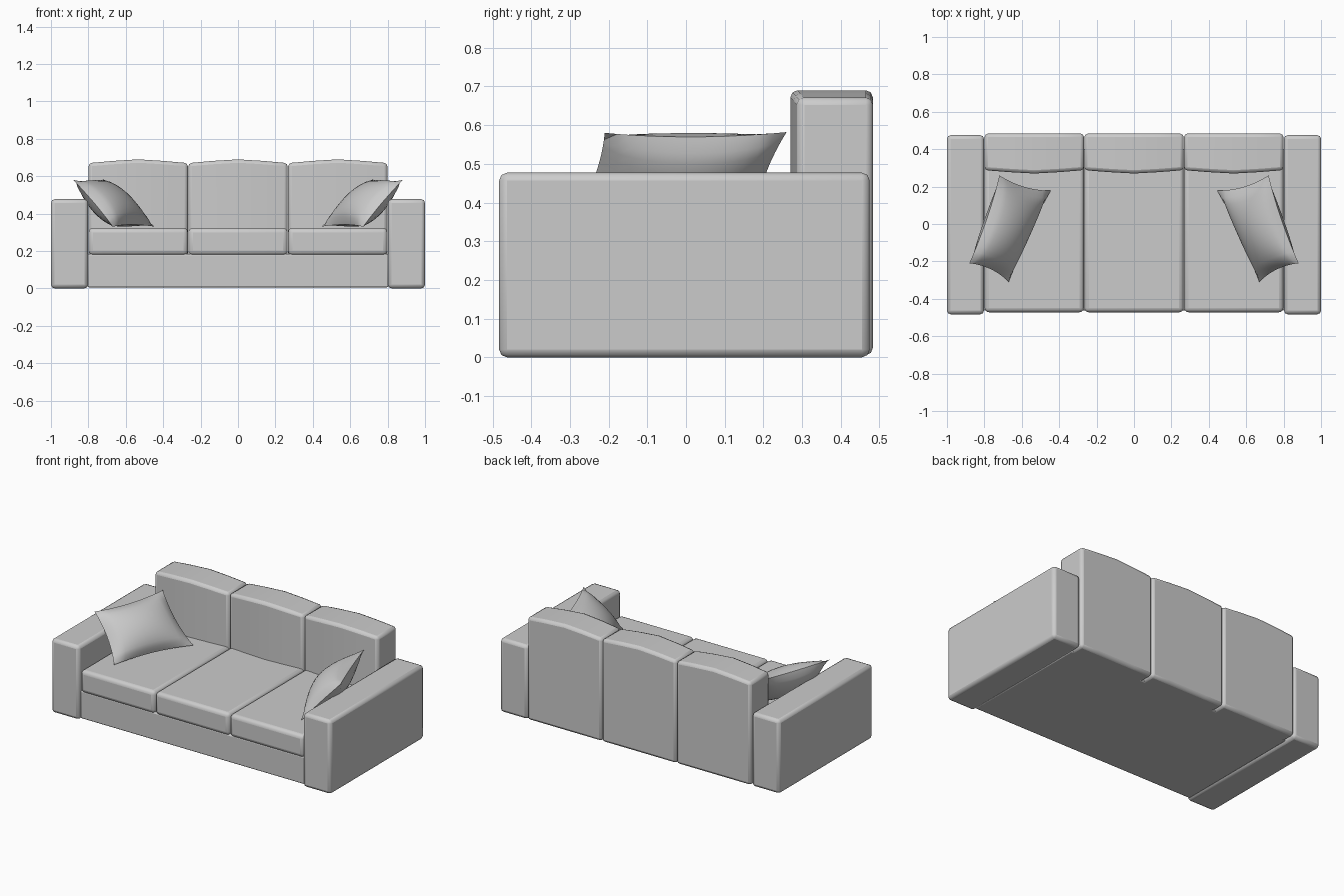
import bpy, bmesh
from mathutils import Vector

if "Cube" in bpy.data.objects:
    bpy.data.objects.remove(bpy.data.objects["Cube"])


def finish(bm, name, bevel=0.0, segments=2):
    bmesh.ops.recalc_face_normals(bm, faces=bm.faces)
    me = bpy.data.meshes.new(name)
    bm.to_mesh(me)
    bm.free()
    ob = bpy.data.objects.new(name, me)
    bpy.context.collection.objects.link(ob)
    if bevel:
        m = ob.modifiers.new("bevel", 'BEVEL')
        m.width, m.segments = bevel, segments
        m.limit_method, m.angle_limit = 'ANGLE', 0.9
    bpy.ops.object.select_all(action='DESELECT')
    ob.select_set(True)
    bpy.context.view_layer.objects.active = ob
    bpy.ops.object.shade_smooth_by_angle(angle=0.7)
    return ob


def box(name, lo, hi, bevel=0.0, segments=2, crown=0.0, swell=0.0):
    """Box, optionally with a raised top middle and a swollen front."""
    bm = bmesh.new()
    bmesh.ops.create_cube(bm, size=1)
    if crown or swell:
        along = [e for e in bm.edges if abs(e.verts[0].co.x - e.verts[1].co.x) > 0.5]
        bmesh.ops.subdivide_edges(bm, edges=along, cuts=3, use_grid_fill=False)
    lo, hi = Vector(lo), Vector(hi)
    for v in bm.verts:
        u = v.co.copy()
        k = 1 - abs(2 * u.x) ** 1.3
        v.co = Vector(lo[i] + (u[i] + 0.5) * (hi[i] - lo[i]) for i in range(3))
        if u.z > 0:
            v.co.z += crown * k
        if u.y < 0:
            v.co.y -= swell * k
    return finish(bm, name, bevel, segments)


def pillow(name, side):
    """Thrown pillow spanned between four corners, pinched along its edges."""
    a, b = Vector((-0.67, -0.31, 0.33)), Vector((-0.445, 0.178, 0.33))
    d, c = Vector((-0.88, -0.21, 0.58)), Vector((-0.72, 0.26, 0.582))
    normal = (b - a).cross(d - a).normalized()
    if normal.z < 0:
        normal.negate()
    bm = bmesh.new()
    for s in (1, -1):
        old = set(bm.verts)
        bmesh.ops.create_grid(bm, x_segments=14, y_segments=14, size=1)
        for p in [p for p in bm.verts if p not in old]:
            u, v = p.co.x, p.co.y
            fu, fv = max(0, 1 - u * u), max(0, 1 - v * v)
            s1 = (u * (1 - 0.08 * fv) + 1) / 2
            t1 = (v * (1 - 0.09 * fu) + 1) / 2
            q = a.lerp(b, s1).lerp(d.lerp(c, s1), t1)
            q += normal * s * 0.085 * (fu * fv) ** 0.6
            q.z = max(q.z, 0.322)
            p.co = (q.x * side, q.y, q.z)
    bmesh.ops.remove_doubles(bm, verts=bm.verts, dist=0.0005)
    finish(bm, name)


# Base
box("base", (-0.805, -0.462, 0.006), (0.805, 0.40, 0.185), 0.008)

# Arms and pillows
for side, label in ((1, "left"), (-1, "right")):
    x0, x1 = sorted((-1.0 * side, -0.802 * side))
    box("arm_" + label, (x0, -0.483, 0), (x1, 0.475, 0.477), 0.02)
    pillow("pillow_" + label, side)

# Seat and back cushions
w = 1.6 / 3
for i in range(3):
    x0 = -0.8 + i * w + 0.001
    x1 = x0 + w - 0.002
    box(f"seat_cushion_{i + 1}", (x0, -0.472, 0.178), (x1, 0.33, 0.323), 0.024, 3)
    box(f"back_cushion_{i + 1}", (x0, 0.288, 0.006), (x1, 0.483, 0.67), 0.018, 2,
        crown=0.02, swell=0.018)
